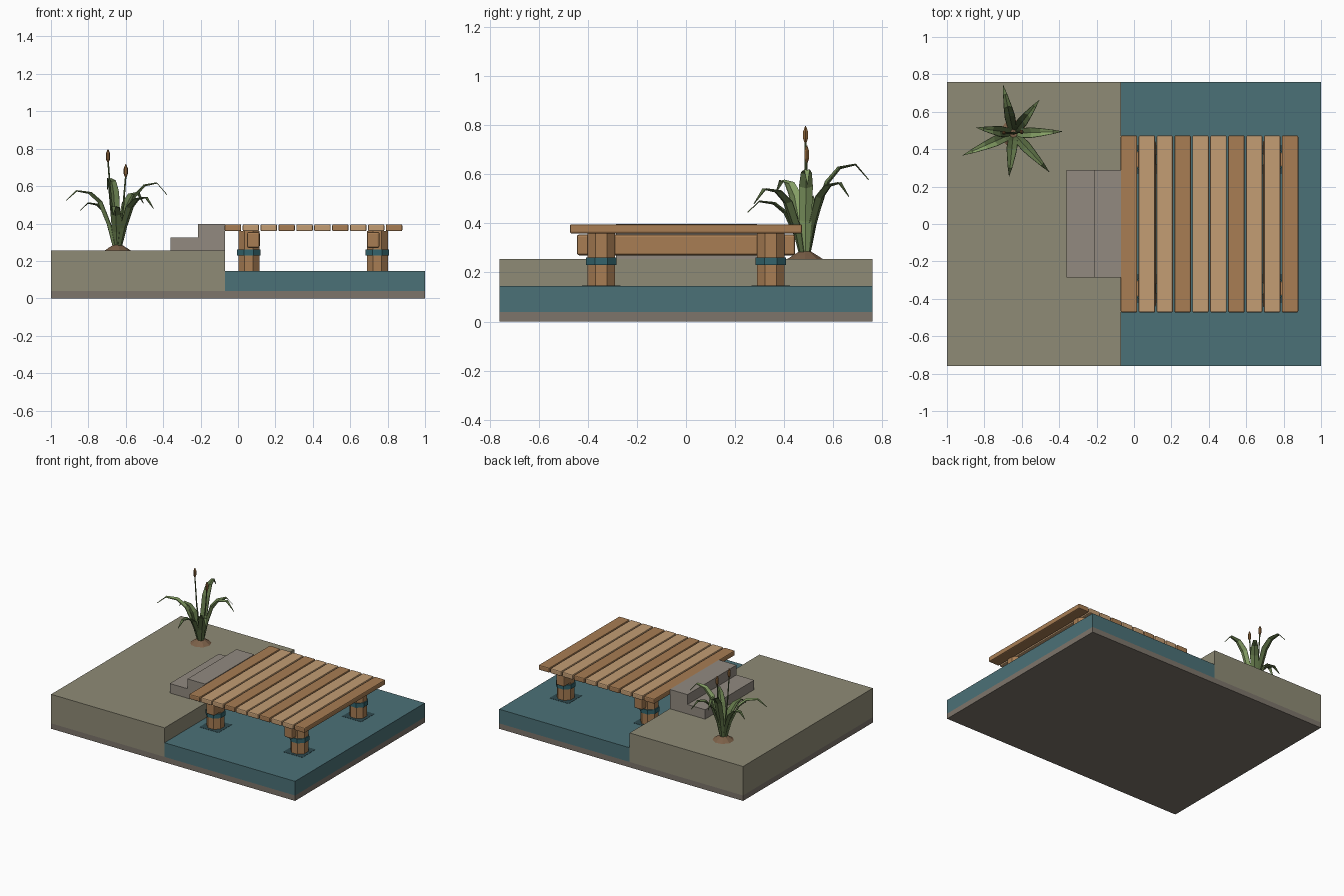
import bpy, bmesh, math
from mathutils import Vector

if "Cube" in bpy.data.objects:
    bpy.data.objects.remove(bpy.data.objects["Cube"])


def material(name, hexa):
    m = bpy.data.materials.new(name)
    rgb = [int(hexa[i:i + 2], 16) / 255 for i in (0, 2, 4)]
    m.diffuse_color = [c / 12.92 if c < 0.04 else ((c + 0.055) / 1.055) ** 2.4 for c in rgb] + [1]
    m.use_nodes = True
    m.node_tree.nodes["Principled BSDF"].inputs["Base Color"].default_value = m.diffuse_color
    return m


SOIL = material("soil", "8f8b76")
BED = material("bed", "7d756b")
WATER = material("water", "4b7177")
RIPPLE = material("dark_water", "2f4a50")
STONE = material("stone", "928a80")
WOOD = material("wood", "a87d53")
PALE = material("pale_wood", "c39d74")
BAND = material("band", "33646c")
LEAF = material("leaf", "5f7347")
LEAF2 = material("light_leaf", "86a066")
EARTH = material("earth", "7b6048")
REED = material("reed_head", "8a6238")


def finish(bm, name, mat):
    bmesh.ops.recalc_face_normals(bm, faces=bm.faces)
    me = bpy.data.meshes.new(name)
    bm.to_mesh(me)
    bm.free()
    ob = bpy.data.objects.new(name, me)
    bpy.context.collection.objects.link(ob)
    me.materials.append(mat)
    return ob


def box(name, x, y, z, mat, bevel=0):
    bm = bmesh.new()
    bmesh.ops.create_cube(bm, size=1)
    for v in bm.verts:
        v.co = [(a + b) / 2 + c * (b - a) for c, (a, b) in zip(v.co, (x, y, z))]
    ob = finish(bm, name, mat)
    if bevel:
        m = ob.modifiers.new("bevel", "BEVEL")
        m.width, m.segments = bevel, 2
    return ob


def tube(name, rings, sides, mat, turn=0.0):
    # rings: (centre x, y, z, radius), joined and capped
    bm = bmesh.new()
    loops = []
    for x, y, z, r in rings:
        loops.append([bm.verts.new((x + r * math.cos(turn + math.tau * i / sides),
                                    y + r * math.sin(turn + math.tau * i / sides), z))
                      for i in range(sides)])
    for a, b in zip(loops, loops[1:]):
        for i in range(sides):
            j = (i + 1) % sides
            bm.faces.new((a[i], a[j], b[j], b[i]))
    bm.faces.new(loops[0])
    bm.faces.new(loops[-1])
    return finish(bm, name, mat)


# ground, water and steps
box("bed_slab", (-1, 1), (-.76, .76), (0, .04), BED)
box("bank", (-1, -.07), (-.76, .76), (.04, .255), SOIL)
box("water", (-.07, 1), (-.76, .76), (.04, .145), WATER)
box("lower_step", (-.36, -.215), (-.285, .29), (.255, .325), STONE)
box("upper_step", (-.215, -.07), (-.285, .29), (.255, .398), STONE)

# deck planks
for i in range(10):
    x = -.027 + i * .0957
    box(f"plank_{i + 1}", (x - .044, x + .044), (-.473, .473), (.359, .396),
        WOOD if i % 3 == 0 else PALE, .007)

# beams, posts and bands
for side, px, bx in (("left", .058, .0825), ("right", .745, .7225)):
    box(f"{side}_beam", (bx - .034, bx + .034), (-.445, .445), (.27, .355), WOOD, .01)
    for end, py in (("front", -.345), ("back", .345)):
        t = math.pi / 8
        tube(f"{end}_{side}_post", [(px, py, .14, .061), (px, py, .36, .061)], 8, WOOD, t)
        tube(f"{end}_{side}_band", [(px, py, .23, .068), (px, py, .262, .068)], 8, BAND, t)
        box(f"{end}_{side}_ripple", (px - .078, px + .078), (py - .078, py + .078), (.144, .1465), RIPPLE)

# plant mound
CX, CY, CZ = -.645, .485, .255
tube("plant_mound", [(CX, CY, CZ, .073), (CX, CY, CZ + .015, .05), (CX, CY, CZ + .032, .022)], 9, EARTH)


def leaf(name, tx, ty, peak, tip, mat):
    # folded blade that rises steeply, arches over and droops at the tip
    d = Vector((tx - CX, ty - CY, 0))
    length = d.length
    d.normalize()
    side = Vector((-d.y, d.x, 0))
    h = peak - CZ
    stations = ((.06, .02, .012), (.18, .42, .024), (.36, .80, .027),
                (.55, .96, .021), (.80, 1.0, .011))
    bm = bmesh.new()
    rows = []
    for f, g, w in stations:
        p = Vector((CX, CY, CZ + h * g)) + d * length * f
        lift = Vector((0, 0, w * .3)) - d * w * .3
        rows.append([bm.verts.new(p + side * w + lift), bm.verts.new(p), bm.verts.new(p - side * w + lift)])
    for a, b in zip(rows, rows[1:]):
        for k in (0, 1):
            bm.faces.new((a[k], a[k + 1], b[k + 1], b[k]))
    end = bm.verts.new((tx, ty, tip))
    for k in (0, 1):
        bm.faces.new((rows[-1][k], rows[-1][k + 1], end))
    ob = finish(bm, name, mat)
    m = ob.modifiers.new("thickness", "SOLIDIFY")
    m.thickness = .004


# leaves: tip x, tip y, peak height, tip height
LEAVES = ((-.70, .745, .64, .58), (-.505, .665, .565, .51), (-.378, .495, .617, .555),
          (-.45, .275, .54, .48), (-.668, .25, .49, .447), (-.92, .365, .575, .525),
          (-.845, .515, .51, .47))
for i, (tx, ty, pk, tp) in enumerate(LEAVES):
    leaf(f"leaf_{i + 1}", tx, ty, pk, tp, LEAF2 if i % 3 == 2 else LEAF)

# reed stems with seed heads
for i, (hx, hy, top) in enumerate(((-.695, .487, .797), (-.60, .492, .717))):
    low = top - .068
    mx = CX + (hx - CX) * .7
    tube(f"reed_stem_{i + 1}", [(CX, CY, CZ + .02, .007), (mx, hy, (CZ + low) / 2 + .04, .005),
                                (hx, hy, low + .01, .004)], 6, LEAF)
    tube(f"reed_head_{i + 1}", [(hx, hy, low, .005), (hx, hy, low + .016, .011),
                                (hx, hy, low + .046, .011), (hx, hy, top, .002)], 6, REED)
